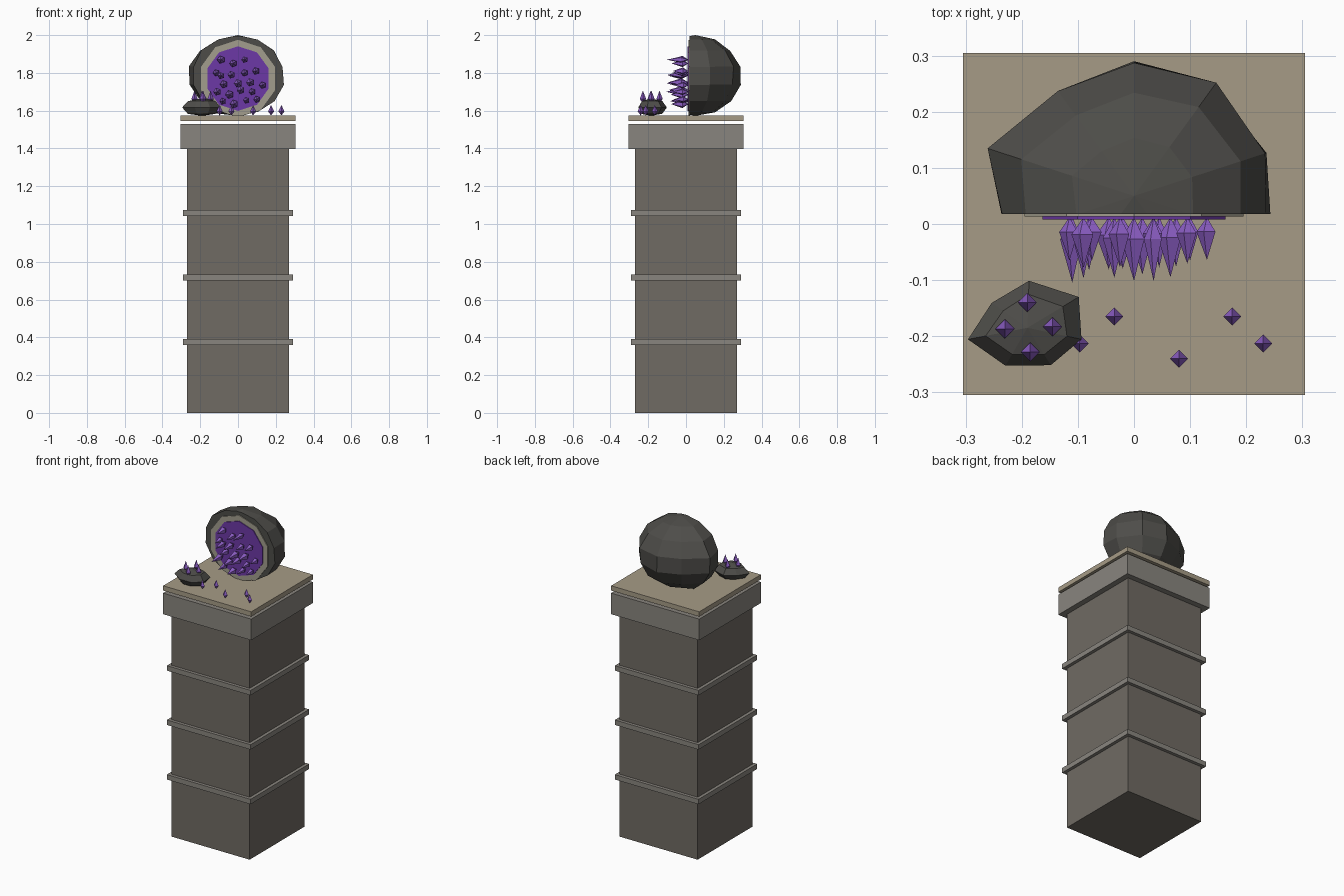
import bpy, bmesh, random
from math import sin, cos, pi, radians
from mathutils import Vector

if "Cube" in bpy.data.objects:
    bpy.data.objects.remove(bpy.data.objects["Cube"])

random.seed(4)


def material(name, rgb):
    m = bpy.data.materials.new(name)
    m.diffuse_color = (*rgb, 1)
    m.use_nodes = True
    m.node_tree.nodes["Principled BSDF"].inputs["Base Color"].default_value = m.diffuse_color
    return m


STONE = material("stone", (0.16, 0.145, 0.125))
TRIM = material("trim", (0.25, 0.235, 0.21))
SLAB = material("slab", (0.38, 0.33, 0.24))
ROCK = material("rock", (0.075, 0.073, 0.066))
RIM = material("rim", (0.36, 0.34, 0.27))
PURPLE = material("purple", (0.15, 0.04, 0.38))
CRYSTAL = material("crystal", (0.26, 0.11, 0.55))


def finish(bm, name, mat):
    bmesh.ops.recalc_face_normals(bm, faces=bm.faces[:])
    me = bpy.data.meshes.new(name)
    bm.to_mesh(me)
    bm.free()
    me.materials.append(mat)
    ob = bpy.data.objects.new(name, me)
    bpy.context.collection.objects.link(ob)
    return ob


def block(name, half, z0, z1, mat):
    bm = bmesh.new()
    bmesh.ops.create_cube(bm, size=1)
    for v in bm.verts:
        v.co = Vector((v.co.x * 2 * half, v.co.y * 2 * half,
                       z0 + (v.co.z + 0.5) * (z1 - z0)))
    finish(bm, name, mat)


def rock(name, centre, spokes, rings, height, floor, jitter, cut_y=None):
    """Faceted boulder; spokes holds (angle, radius) for each meridian."""
    bm = bmesh.new()
    c = Vector(centre)
    rows = []
    for i in range(1, rings):
        e = pi / 2 - pi * i / rings
        row = []
        for a, r in spokes:
            k = 1 + random.uniform(-jitter, jitter)
            p = c + Vector((cos(radians(a)) * r * cos(e) * k,
                            sin(radians(a)) * r * cos(e) * k,
                            height * sin(e) * k))
            p.z = max(p.z, floor)
            row.append(bm.verts.new(p))
        rows.append(row)
    top = bm.verts.new(c + Vector((0, 0, height)))
    low = bm.verts.new((c.x, c.y, max(c.z - height, floor)))
    n = len(spokes)
    for j in range(n):
        k = (j + 1) % n
        bm.faces.new((top, rows[0][j], rows[0][k]))
        bm.faces.new((low, rows[-1][k], rows[-1][j]))
        for a, b in zip(rows, rows[1:]):
            bm.faces.new((a[j], b[j], b[k], a[k]))
    if cut_y is not None:
        bmesh.ops.bisect_plane(bm, geom=bm.verts[:] + bm.edges[:] + bm.faces[:],
                               plane_co=(0, cut_y, 0), plane_no=(0, -1, 0),
                               clear_outer=True)
        bmesh.ops.holes_fill(bm, edges=[e for e in bm.edges if e.is_boundary])
    finish(bm, name, ROCK)


def disc(name, radius, y0, y1, mat):
    bm = bmesh.new()
    loops = [[bm.verts.new((radius * sin(i * pi / 5), y, 1.77 + radius * cos(i * pi / 5)))
              for i in range(10)] for y in (y0, y1)]
    bm.faces.new(loops[0])
    bm.faces.new(loops[1])
    for i in range(10):
        j = (i + 1) % 10
        bm.faces.new((loops[0][i], loops[0][j], loops[1][j], loops[1][i]))
    finish(bm, name, mat)


def crystals(name, items, sides):
    """Double-pointed shards; items hold (base, direction, length, radius, waist)."""
    bm = bmesh.new()
    for base, d, length, radius, waist in items:
        base, d = Vector(base), Vector(d).normalized()
        u = d.cross(Vector((0, 1, 0)) if abs(d.z) > 0.7 else Vector((0, 0, 1))).normalized()
        w = d.cross(u)
        a, b = bm.verts.new(base), bm.verts.new(base + d * length)
        mid = base + d * length * waist
        ring = [bm.verts.new(mid + radius * (u * cos(2 * pi * i / sides) + w * sin(2 * pi * i / sides)))
                for i in range(sides)]
        for i in range(sides):
            j = (i + 1) % sides
            bm.faces.new((a, ring[j], ring[i]))
            bm.faces.new((b, ring[i], ring[j]))
    finish(bm, name, CRYSTAL)


# pedestal
block("column", 0.27, 0, 1.397, STONE)
for i, z in enumerate((0.36, 0.702, 1.042)):
    block(f"column_band_{i + 1}", 0.29, z, z + 0.031, TRIM)
block("capital", 0.305, 1.397, 1.529, TRIM)
block("top_slab", 0.305, 1.545, 1.575, SLAB)

# halved geode with rim and lining
radii = (0.255, 0.254, 0.24, 0.232, 0.275, 0.25, 0.25, 0.25, 0.25, 0.26)
rock("geode_shell", (0, 0.05, 1.785), [(18 + 36 * i, r) for i, r in enumerate(radii)],
     7, 0.215, 1.573, 0.03, cut_y=0.018)
disc("geode_rim", 0.205, 0.013, 0.02, RIM)
disc("geode_lining", 0.171, 0.008, 0.014, PURPLE)

# crystals growing out of the geode
spots = [(-0.09, 1.87), (-0.025, 1.85), (0.035, 1.87), (-0.115, 1.80), (-0.035, 1.79),
         (0.035, 1.80), (0.095, 1.81), (-0.075, 1.74), (0, 1.745), (0.065, 1.75),
         (0.13, 1.735), (-0.11, 1.70), (-0.045, 1.685), (0.015, 1.71), (0.075, 1.70),
         (-0.08, 1.65), (-0.02, 1.635), (0.045, 1.655), (0.1, 1.66), (-0.09, 1.785)]
crystals("geode_crystals",
         [((x, 0.012, z), (0, -1, 0), random.uniform(0.075, 0.118), random.uniform(0.017, 0.023), 0.34)
          for x, z in spots], 5)

# small side rock with spikes
rock("small_rock", (-0.19, -0.185, 1.617),
     [(88, 0.085), (31, 0.106), (-12, 0.1), (-58, 0.08), (-120, 0.078), (-169, 0.109), (145, 0.076)],
     4, 0.048, 1.573, 0.02)
crystals("small_rock_spikes",
         [((x, y, 1.638), (0, 0, 1), 0.068, 0.017, 0.35) for x, y in
          ((-0.19, -0.14), (-0.23, -0.187), (-0.145, -0.183), (-0.185, -0.228))], 4)

# loose shards on the slab
crystals("loose_shards",
         [((x, y, 1.575), (0, 0, 1), 0.055, 0.016, 0.38) for x, y in
          ((-0.097, -0.213), (-0.035, -0.165), (0.08, -0.24), (0.175, -0.165), (0.23, -0.213))], 4)
